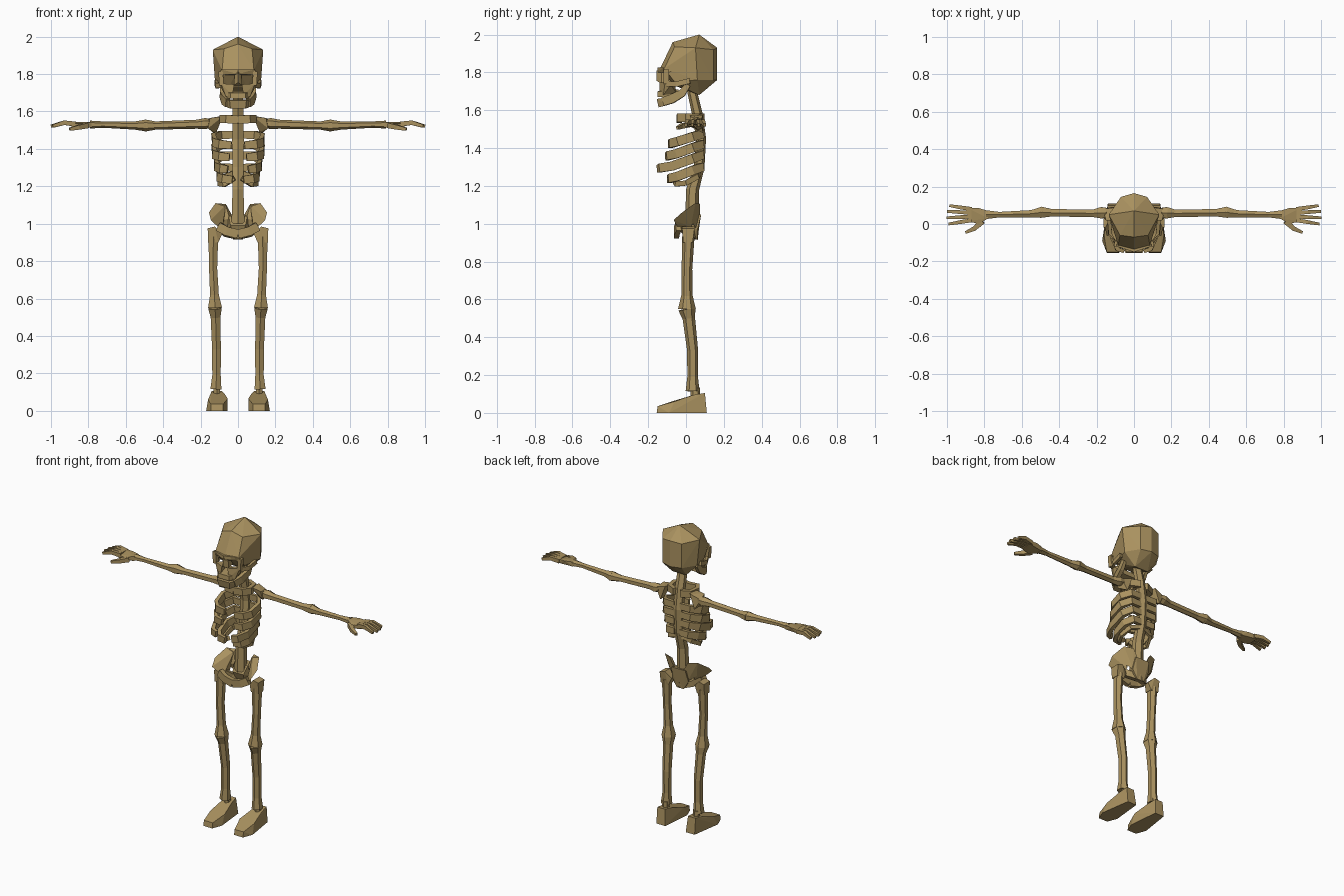
import bpy, bmesh, math
from mathutils import Vector

bone = bpy.data.materials.new("old bone")
bone.diffuse_color = (0.40, 0.285, 0.115, 1)


def finish(name, bm):
    bmesh.ops.recalc_face_normals(bm, faces=bm.faces)
    me = bpy.data.meshes.new(name)
    bm.to_mesh(me)
    bm.free()
    me.materials.append(bone)
    ob = bpy.data.objects.new(name, me)
    bpy.context.collection.objects.link(ob)


def flip(pts, s):
    return [Vector((p[0] * s, p[1], p[2])) for p in pts]


def hull(name, pts):
    """Faceted solid around the points."""
    bm = bmesh.new()
    for p in pts:
        bm.verts.new(p)
    out = bmesh.ops.convex_hull(bm, input=bm.verts)
    loose = [v for v in bm.verts if not v.link_faces]
    bmesh.ops.delete(bm, geom=loose, context='VERTS')
    bmesh.ops.dissolve_limit(bm, angle_limit=0.03, verts=bm.verts, edges=bm.edges)
    finish(name, bm)


def sym_hull(name, half):
    hull(name, flip(half, 1) + flip([p for p in half if p[0] > 0], -1))


def pair_hull(name, pts):
    for s, side in ((1, "left"), (-1, "right")):
        hull(side + "_" + name, flip(pts, s))


def tube(name, pts, radii, sides=6, up=(0, 0, 1)):
    """Loft of rings along a path; radii are (across, along up)."""
    bm = bmesh.new()
    pts, up, rings = [Vector(p) for p in pts], Vector(up), []
    for i, p in enumerate(pts):
        t = (pts[min(i + 1, len(pts) - 1)] - pts[max(i - 1, 0)]).normalized()
        a = t.cross(up).normalized()
        b = a.cross(t)
        ra, rb = radii[i] if len(radii) > 1 else radii[0]
        k = 1.414 if sides == 4 else 1.0
        ring = []
        for j in range(sides):
            w = 2 * math.pi * (j + 0.5) / sides
            ring.append(bm.verts.new(p + a * ra * k * math.cos(w) + b * rb * k * math.sin(w)))
        rings.append(ring)
    for r, q in zip(rings, rings[1:]):
        for j in range(sides):
            n = (j + 1) % sides
            bm.faces.new((r[j], r[n], q[n], q[j]))
    bm.faces.new(rings[0])
    bm.faces.new(rings[-1])
    finish(name, bm)


def pair_tube(name, pts, radii, sides=6, up=(0, 0, 1)):
    for s, side in ((1, "left"), (-1, "right")):
        tube(side + "_" + name, flip(pts, s), radii, sides, up)


# Skull: cranium, brow, cheeks, nose and jaws
sym_hull("cranium", [
    (0, 0.07, 2.0), (0, -0.07, 1.96), (0.075, -0.06, 1.935), (0.135, 0.05, 1.93),
    (0.07, 0.145, 1.92), (0, 0.165, 1.93), (0, -0.137, 1.82), (0.085, -0.115, 1.82),
    (0.123, 0.06, 1.76), (0.09, -0.06, 1.75), (0.07, 0.145, 1.76), (0, 0.165, 1.76),
    (0.05, 0.07, 1.68), (0.05, -0.06, 1.73)])
sym_hull("brow", [(0, -0.15, 1.825), (0, -0.15, 1.80), (0.09, -0.12, 1.825),
                  (0.10, -0.105, 1.795), (0, -0.10, 1.80), (0.09, -0.07, 1.81)])
sym_hull("nose_bridge", [(0, -0.155, 1.81), (0.018, -0.13, 1.81), (0, -0.155, 1.755),
                         (0.022, -0.13, 1.74), (0.018, -0.08, 1.75), (0.018, -0.08, 1.81)])
pair_hull("cheek", [(0.02, -0.14, 1.745), (0.09, -0.11, 1.75), (0.095, -0.08, 1.735),
                    (0.03, -0.14, 1.685), (0.065, -0.12, 1.68), (0.05, -0.05, 1.69),
                    (0.05, -0.06, 1.74)])
pair_tube("eye_socket_side", [(0.093, -0.105, 1.815), (0.088, -0.105, 1.74)],
          [(0.012, 0.014)], 4, (0, 1, 0))
pair_tube("cheek_arch", [(0.085, -0.10, 1.74), (0.112, -0.05, 1.738), (0.118, 0.02, 1.755)],
          [(0.008, 0.014)], 4)
sym_hull("upper_jaw", [(0.04, -0.15, 1.70), (0.06, -0.115, 1.70), (0.04, -0.152, 1.67),
                       (0.058, -0.115, 1.67), (0.05, -0.04, 1.68), (0.05, -0.04, 1.71)])
pair_tube("jaw_side", [(0.085, 0.01, 1.735), (0.085, -0.02, 1.69), (0.073, -0.075, 1.66),
                       (0.055, -0.12, 1.645)],
          [(0.01, 0.014), (0.012, 0.02), (0.012, 0.024), (0.012, 0.022)], 4)
sym_hull("chin", [(0.07, -0.105, 1.665), (0.045, -0.155, 1.66), (0.065, -0.105, 1.625),
                  (0.04, -0.145, 1.615), (0.045, -0.09, 1.66), (0.045, -0.09, 1.63)])

# Spine
tube("spine", [(0, 0.025, 1.73), (0, 0.06, 1.58), (0, 0.08, 1.45), (0, 0.07, 1.30),
               (0, 0.035, 1.18), (0, 0.03, 1.0)],
     [(0.03, 0.025), (0.034, 0.028), (0.036, 0.026), (0.034, 0.028), (0.034, 0.034),
      (0.04, 0.036)], 6, (0, 1, 0))

# Ribs: each pair sweeps from the spine round to an open front
ribs = [  # half width, front y, back z, front z, front x
    (0.13, -0.085, 1.475, 1.425, 0.035), (0.13, -0.10, 1.42, 1.36, 0.045),
    (0.118, -0.145, 1.365, 1.295, 0.055), (0.105, -0.09, 1.30, 1.24, 0.03)]
for i, (w, yf, zb, zf, xf) in enumerate(ribs):
    pair_tube("rib_%d" % (i + 1), [
        (0.02, 0.085, zb), (w * 0.7, 0.085, zb), (w, 0.035, zb * 0.7 + zf * 0.3),
        (w * 0.97, yf * 0.5, zf + 0.01), (w * 0.75, yf * 0.92, zf), (xf, yf, zf - 0.005)],
        [(0.01, 0.02), (0.012, 0.022), (0.012, 0.024), (0.012, 0.024), (0.012, 0.023),
         (0.01, 0.02)], 4)
# Floating ribs
pair_tube("floating_rib", [(0.02, 0.07, 1.27), (0.08, 0.06, 1.25), (0.10, 0.0, 1.215),
                           (0.075, -0.05, 1.21), (0.02, -0.07, 1.245)],
          [(0.009, 0.014)], 4)

# Collar and shoulder blades
pair_tube("collar_bone", [(0.0, -0.035, 1.555), (0.06, -0.035, 1.56), (0.085, 0.0, 1.56),
                          (0.075, 0.06, 1.56), (0.02, 0.085, 1.56)],
          [(0.014, 0.022)], 4)
pair_hull("shoulder_blade", [(0.08, 0.02, 1.575), (0.09, 0.09, 1.575), (0.15, 0.02, 1.565),
                             (0.165, 0.08, 1.55), (0.16, 0.03, 1.51), (0.125, 0.09, 1.48),
                             (0.115, 0.07, 1.49)])

# Arms
pair_tube("upper_arm", [(0.145, 0.06, 1.54), (0.175, 0.06, 1.535), (0.22, 0.057, 1.532),
                        (0.44, 0.06, 1.525), (0.50, 0.063, 1.525)],
          [(0.03, 0.022), (0.035, 0.03), (0.023, 0.024), (0.023, 0.022), (0.035, 0.033)])
pair_tube("forearm", [(0.49, 0.063, 1.525), (0.55, 0.055, 1.525), (0.72, 0.05, 1.53),
                      (0.79, 0.05, 1.53)],
          [(0.034, 0.032), (0.022, 0.022), (0.017, 0.017), (0.027, 0.021)])

# Hands: palm, four fingers and thumb
pair_hull("palm", [(0.78, 0.03, 1.545), (0.78, 0.07, 1.545), (0.78, 0.03, 1.515),
                   (0.78, 0.07, 1.515), (0.83, 0.0, 1.535), (0.83, 0.085, 1.545),
                   (0.84, 0.005, 1.51), (0.89, 0.085, 1.545), (0.89, 0.015, 1.535),
                   (0.89, 0.085, 1.52), (0.89, 0.015, 1.515)])
for i, (tip_x, tip_y) in enumerate([(0.985, 0.098), (0.997, 0.067), (1.0, 0.033), (0.99, 0.0)]):
    y = 0.08 - i * 0.02
    pair_tube("finger_%d" % (i + 1), [(0.87, y, 1.533), (0.93, (y + tip_y) / 2, 1.54),
                                      (tip_x, tip_y, 1.522)],
              [(0.011, 0.013), (0.010, 0.012), (0.007, 0.008)], 4)
pair_tube("thumb", [(0.81, 0.015, 1.525), (0.855, -0.025, 1.515), (0.90, -0.045, 1.505)],
          [(0.016, 0.014), (0.012, 0.012), (0.007, 0.008)], 4)

# Pelvis: flared wings, front arch and tail wedge
pair_hull("hip_wing_back", [(0.035, 0.075, 1.05), (0.065, 0.075, 1.105), (0.12, 0.05, 1.11),
                            (0.10, 0.03, 1.01), (0.05, 0.055, 0.97), (0.065, 0.05, 1.095),
                            (0.045, 0.035, 1.03)])
pair_hull("hip_wing_side", [(0.065, 0.06, 1.10), (0.12, 0.05, 1.11), (0.155, -0.02, 1.06),
                            (0.145, -0.065, 1.02), (0.085, -0.035, 0.965), (0.08, 0.03, 0.98),
                            (0.125, -0.055, 1.0), (0.11, 0.0, 1.06)])
pair_tube("hip_arch", [(0.105, -0.04, 0.985), (0.06, -0.05, 0.96), (0.0, -0.05, 0.945)],
          [(0.014, 0.024)], 4)
pair_tube("hip_base", [(0.09, -0.02, 0.98), (0.06, 0.02, 0.95), (0.0, 0.05, 0.935)],
          [(0.016, 0.02)], 4)
sym_hull("tail_wedge", [(0.05, 0.08, 1.05), (0.05, 0.03, 1.04), (0.06, 0.06, 0.97),
                        (0.025, 0.06, 0.915), (0.025, 0.03, 0.92), (0.04, 0.0, 0.99)])

# Legs
pair_hull("thigh_head", [(0.162, -0.02, 0.975), (0.162, 0.045, 0.975), (0.125, -0.02, 0.985),
                         (0.125, 0.045, 0.985), (0.085, 0.0, 0.945), (0.085, 0.03, 0.945),
                         (0.16, -0.015, 0.90), (0.16, 0.035, 0.90), (0.105, -0.015, 0.90),
                         (0.105, 0.035, 0.90)])
pair_tube("thigh_bone", [(0.132, 0.012, 0.93), (0.133, 0.005, 0.76), (0.126, 0.005, 0.62),
                         (0.123, 0.005, 0.55)],
          [(0.03, 0.033), (0.025, 0.028), (0.027, 0.030), (0.043, 0.047)], 6, (0, 1, 0))
pair_tube("shin_bone", [(0.123, 0.005, 0.55), (0.120, 0.015, 0.50), (0.115, 0.035, 0.33),
                        (0.115, 0.035, 0.19), (0.118, 0.035, 0.115)],
          [(0.041, 0.046), (0.03, 0.033), (0.027, 0.029), (0.026, 0.028), (0.034, 0.037)],
          6, (0, 1, 0))

# Feet
pair_tube("ankle", [(0.114, 0.05, 0.135), (0.112, 0.05, 0.08)], [(0.02, 0.025)], 6, (0, 1, 0))
pair_hull("foot", [(0.075, 0.04, 0.095), (0.145, 0.04, 0.095), (0.085, 0.10, 0.105),
                   (0.14, 0.10, 0.105), (0.075, 0.11, 0.0), (0.14, 0.11, 0.0),
                   (0.055, -0.06, 0.065), (0.16, -0.06, 0.06), (0.055, -0.09, 0.0),
                   (0.17, -0.09, 0.0), (0.08, -0.155, 0.0), (0.145, -0.155, 0.0),
                   (0.08, -0.15, 0.035), (0.145, -0.15, 0.035)])
